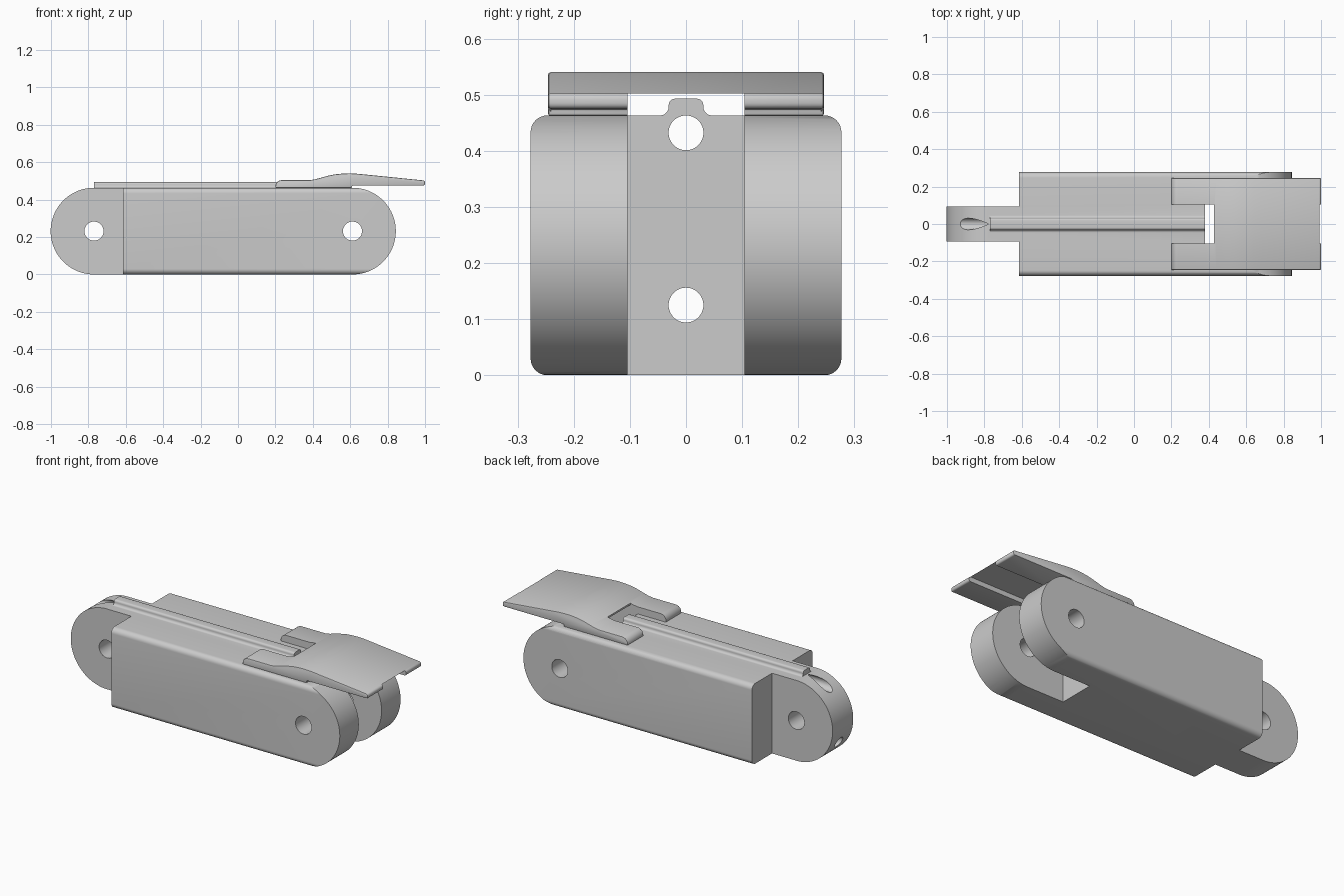
import bpy, bmesh
from math import cos, sin, radians

cube = bpy.data.objects.get("Cube")
if cube:
    bpy.data.objects.remove(cube, do_unlink=True)

grey = bpy.data.materials.new("plain grey")
grey.use_nodes = True
COLOUR = (0.6, 0.6, 0.6, 1)
grey.diffuse_color = COLOUR
grey.node_tree.nodes["Principled BSDF"].inputs["Base Color"].default_value = COLOUR

R = 0.2315          # radius of the rounded ends
TOP = 2 * R         # height of the body
HALF = 0.277        # half width of the body
SLOT = 0.104        # half width of the hinge slot
TONGUE_X, FORK_X = -0.77, 0.612   # pin positions


def arc(u, v, r, start, end, steps):
    """Points on an arc, angles in degrees."""
    angles = [radians(start + (end - start) * i / steps) for i in range(steps + 1)]
    return [(u + r * cos(a), v + r * sin(a)) for a in angles]


def prism(name, outline, axis, start, end):
    """Extrude an outline of (horizontal, z) points along x or y."""
    bm = bmesh.new()

    def place(p, t):
        return (t, p[0], p[1]) if axis == "x" else (p[0], t, p[1])
    a = [bm.verts.new(place(p, start)) for p in outline]
    b = [bm.verts.new(place(p, end)) for p in outline]
    bm.faces.new(a)
    bm.faces.new(b[::-1])
    for i in range(len(a)):
        j = (i + 1) % len(a)
        bm.faces.new((a[j], a[i], b[i], b[j]))
    bmesh.ops.recalc_face_normals(bm, faces=bm.faces)
    mesh = bpy.data.meshes.new(name)
    bm.to_mesh(mesh)
    bm.free()
    mesh.materials.append(grey)
    obj = bpy.data.objects.new(name, mesh)
    bpy.context.collection.objects.link(obj)
    return obj


def box(name, x0, x1, y0, y1, z0, z1):
    return prism(name, [(x0, z0), (x1, z0), (x1, z1), (x0, z1)], "y", y0, y1)


def apply(obj, mod):
    bpy.context.view_layer.objects.active = obj
    bpy.ops.object.modifier_apply(modifier=mod.name)


def combine(obj, tool, operation="DIFFERENCE"):
    mod = obj.modifiers.new("cut", "BOOLEAN")
    mod.object, mod.operation, mod.solver = tool, operation, "EXACT"
    apply(obj, mod)
    bpy.data.objects.remove(tool, do_unlink=True)


def smooth(obj):
    bpy.ops.object.select_all(action="DESELECT")
    obj.select_set(True)
    bpy.context.view_layer.objects.active = obj
    bpy.ops.object.shade_smooth_by_angle(angle=radians(30))


# Body: cross-section with rounded corners and a raised cable rib on top
F = 0.03
half = arc(HALF - F, F, F, -90, 0, 8) + arc(HALF - F, TOP - F, F, 0, 90, 8)
half += arc(0.046, TOP + 0.015, 0.015, 270, 180, 5)
half += arc(0.019, TOP + 0.018, 0.012, 0, 90, 5)
section = half + [(-y, z) for y, z in reversed(half)]
body = prism("finger_body", section, "x", -1.1, 1.0)

# Side outline: rounded ends, open above the rib
r = R + 0.0003
outline = arc(TONGUE_X, R, r, 270, 90, 48)
outline += [(TONGUE_X, 0.6), (0.4, 0.6), (0.4, R + r)]
outline += arc(FORK_X, R, r, 90, -90, 48)
combine(body, prism("side_outline", outline, "y", -0.5, 0.5), "INTERSECT")

# Hinge slot, and the shoulders beside the tongue
combine(body, box("slot", 0.38, 1.2, -SLOT, SLOT, -0.2, 0.8))
for side in (-1, 1):
    y0, y1 = sorted((side * 0.094, side * 0.6))
    combine(body, box("shoulder", -1.2, -0.615, y0, y1, -0.2, 0.8))

# Pin holes across and cable holes along the body
for x in (TONGUE_X, FORK_X):
    combine(body, prism("pin_hole", arc(x, R, 0.051, 0, 352.5, 47), "y", -0.5, 0.5))
for z in (0.125, 0.432):
    combine(body, prism("cable_hole", arc(0, z, 0.031, 0, 352.5, 47), "x", -1.3, 1.3))
smooth(body)

# Fingertip plate: a thin curved profile
profile = [(0.2, TOP - 0.001), (0.61, TOP - 0.001), (0.61, 0.475)]
profile += arc(0.99, 0.485, 0.01, -90, 0, 4) + arc(0.988, 0.491, 0.012, 0, 84, 4)
profile += [(0.68, 0.534), (0.64, 0.538), (0.6, 0.54), (0.56, 0.539), (0.52, 0.535),
            (0.48, 0.527), (0.44, 0.516), (0.415, 0.509), (0.385, 0.504)]
profile += arc(0.235, 0.469, 0.035, 90, 180, 8)
plate = prism("fingertip_plate", profile, "y", -0.246, 0.246)
bevel = plate.modifiers.new("soft_edges", "BEVEL")
bevel.width, bevel.segments = 0.005, 2
bevel.limit_method, bevel.angle_limit = "ANGLE", radians(60)
apply(plate, bevel)

# Notch between the arms and the groove underneath
combine(plate, box("notch", 0.1, 0.428, -SLOT, SLOT, 0.4, 0.7))
combine(plate, box("groove", 0.4, 1.2, -SLOT, SLOT, 0.4, 0.5025))
smooth(plate)
